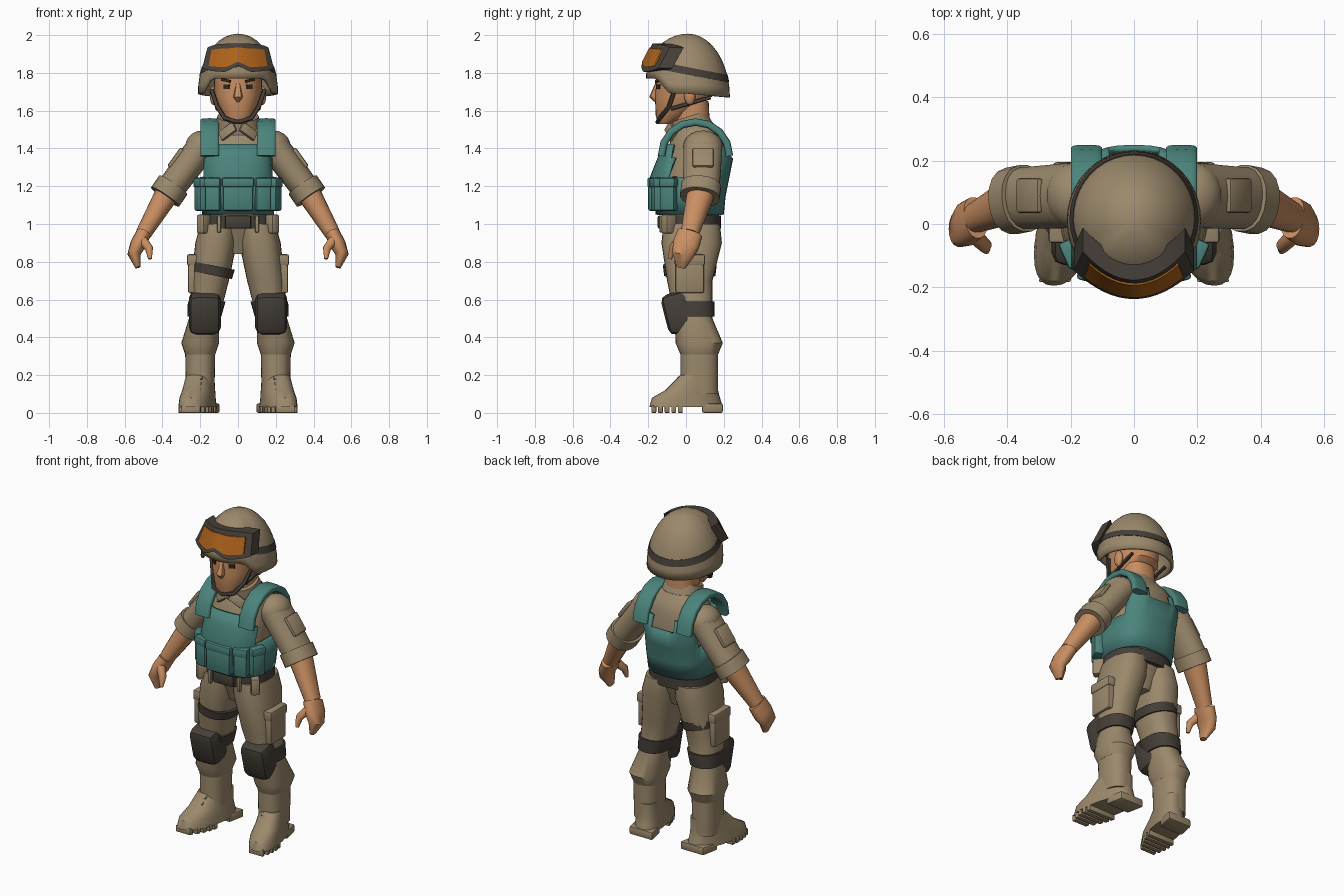
import bpy, bmesh, math
from mathutils import Vector, Euler

default_cube = bpy.data.objects.get("Cube")
if default_cube:
    bpy.data.objects.remove(default_cube)


def material(name, red, green, blue):
    mat = bpy.data.materials.new(name)
    mat.use_nodes = True
    mat.diffuse_color = (red, green, blue, 1)
    mat.node_tree.nodes["Principled BSDF"].inputs["Base Color"].default_value = mat.diffuse_color
    return mat


CLOTH = material("khaki cloth", .33, .25, .15)
VEST = material("teal vest", .07, .23, .2)
SKIN = material("skin", .58, .27, .12)
RUBBER = material("dark rubber", .06, .05, .04)
LENS = material("orange lens", .42, .12, .01)
HAIR = material("dark brown hair", .04, .02, .01)


def finish(name, mat, bm, mirror=False, thickness=0):
    """Turn a bmesh into a smooth-shaded object, mirrored across x if asked."""
    bmesh.ops.recalc_face_normals(bm, faces=bm.faces)
    mesh = bpy.data.meshes.new(name)
    bm.to_mesh(mesh)
    bm.free()
    mesh.materials.append(mat)
    part = bpy.data.objects.new(name, mesh)
    bpy.context.collection.objects.link(part)
    if thickness:
        solidify = part.modifiers.new("Thickness", 'SOLIDIFY')
        solidify.thickness = thickness
        solidify.offset = 0
    if mirror:
        part.modifiers.new("Mirror", 'MIRROR')
    bpy.ops.object.select_all(action='DESELECT')
    part.select_set(True)
    bpy.context.view_layer.objects.active = part
    bpy.ops.object.shade_smooth_by_angle(angle=math.radians(42))
    return part


def skin_rings(name, mat, rings, caps=True, opening=None, **options):
    """Skin closed rings; faces whose centre lies in the opening are removed."""
    bm = bmesh.new()
    loops = [[bm.verts.new(point) for point in ring] for ring in rings]
    for lower, upper in zip(loops, loops[1:]):
        for i in range(len(lower)):
            bm.faces.new((lower[i - 1], lower[i], upper[i], upper[i - 1]))
    if caps:
        bm.faces.new(loops[0])
        bm.faces.new(loops[-1])
    bmesh.ops.remove_doubles(bm, verts=bm.verts, dist=.0001)
    if opening:
        removed = [face for face in bm.faces if opening(face.calc_center_median())]
        bmesh.ops.delete(bm, geom=removed, context='FACES')
    return finish(name, mat, bm, **options)


def oval(centre, across, along, power, count):
    """A ring that grows squarer as the power rises."""
    ring = []
    for i in range(count):
        c, s = math.cos(math.tau * i / count), math.sin(math.tau * i / count)
        ring.append(centre + across * math.copysign(abs(c) ** (2 / power), c)
                    + along * math.copysign(abs(s) ** (2 / power), s))
    return ring


def loft(name, mat, sections, x=lambda z: 0, power=2.4, count=28, **options):
    """Level rings, each given as height, y, half width and half depth."""
    rings = [oval(Vector((x(z), y, z)), Vector((width, 0, 0)), Vector((0, depth, 0)), power, count)
             for z, y, width, depth in sections]
    return skin_rings(name, mat, rings, **options)


def sweep(name, mat, path, depth=1, side=(0, 1, 0), power=2.2, count=18, **options):
    """Rings square to a path of (x, y, z, radius); depth stretches them along side."""
    centres = [Vector(point[:3]) for point in path]
    rings = []
    for i, point in enumerate(path):
        tangent = centres[min(i + 1, len(path) - 1)] - centres[max(i - 1, 0)]
        across = tangent.cross(Vector(side)).normalized()
        along = across.cross(tangent).normalized()
        rings.append(oval(centres[i], across * point[3], along * point[3] * depth, power, count))
    return skin_rings(name, mat, rings, **options)


def limb(name, mat, start, end, start_radius, end_radius, depth):
    return sweep(name, mat, [(*start, start_radius), (*end, end_radius)], depth, mirror=True)


def box(name, mat, centre, size, turn=(0, 0, 0), bevel=.01, **options):
    bm = bmesh.new()
    bmesh.ops.create_cube(bm, size=1)
    bmesh.ops.scale(bm, vec=size, verts=bm.verts)
    if bevel:
        bmesh.ops.bevel(bm, geom=bm.edges[:], offset=bevel, segments=2, affect='EDGES', profile=.5)
    bmesh.ops.rotate(bm, matrix=Euler(turn).to_matrix(), verts=bm.verts)
    bmesh.ops.translate(bm, vec=centre, verts=bm.verts)
    return finish(name, mat, bm, **options)


def blob(name, mat, centre, radii):
    bm = bmesh.new()
    bmesh.ops.create_uvsphere(bm, u_segments=18, v_segments=10, radius=1)
    bmesh.ops.scale(bm, vec=radii, verts=bm.verts)
    bmesh.ops.translate(bm, vec=centre, verts=bm.verts)
    return finish(name, mat, bm, mirror=True)


# Head and face
loft("head", SKIN, [(1.53, -.11, .045, .035), (1.57, -.08, .08, .08),
                    (1.68, -.01, .125, .155), (1.85, 0, .13, .15)], power=2.2)
loft("neck", SKIN, [(1.45, .04, .09, .09), (1.65, .03, .09, .09)])
sweep("nose", SKIN, [(0, -.15, 1.75, .01), (0, -.17, 1.67, .025), (0, -.16, 1.65, .01)], count=8)
blob("ear", SKIN, (.13, .02, 1.68), (.02, .03, .05))
box("eyebrow", HAIR, (.064, -.147, 1.76), (.055, .009, .014), (0, -.2, .5), bevel=0, mirror=True)
box("eye", HAIR, (.06, -.147, 1.727), (.034, .009, .022), (0, 0, .5), bevel=0, mirror=True)


# Helmet shell with a rim that rises over the face
def rim_height(angle):
    front = -math.sin(angle)
    rise = min(1, max(0, front * 2.5 - 1))
    return 1.69 + .08 * math.sin(rise * math.pi / 2) ** 2 - .02 * max(0, -front)


def on_helmet(angle, z, scale=1):
    rim = rim_height(angle)
    radius = scale * math.sqrt(max(0, 1 - ((z - rim) / (2 - rim)) ** 2))
    return (.205 * math.cos(angle) * radius, .01 + .215 * math.sin(angle) * radius, z)


def helmet_ring(level):
    rise = math.sin(level * math.pi / 2)
    return [on_helmet(a, rim_height(a) * (1 - rise) + 2 * rise) for a in around]


def strap_ring(offset, scale):
    return [on_helmet(a, 1.81 - .04 * math.sin(a) + offset, scale) for a in around]


around = [math.tau * i / 40 for i in range(40)]
skin_rings("helmet", CLOTH, [helmet_ring(i / 10) for i in range(11)], caps=False, thickness=.015)
strap_edges = ((-.02, .97), (-.02, 1.05), (.02, 1.05), (.02, .97))
skin_rings("goggle_strap", RUBBER, [strap_ring(*edge) for edge in strap_edges], caps=False)


# Goggles: a curved frame with a nose notch, and a lens
def goggle_point(x, v, inset):
    edge = abs(x) / .19
    notch = .035 * max(0, 1 - 3 * edge)
    corner = .02 * edge ** 4
    z = 1.805 + .15 * v + (1 - v) * (notch + corner) - v * corner
    return (x * (1 - .15 * v), .06 * v - .237 + .09 * edge ** 2 + inset, z)


def goggles(name, mat, half_width, low, high, front, back):
    corners = ((low, front), (high, front), (high, back), (low, back))
    skin_rings(name, mat, [[goggle_point(half_width * i / 8, v, inset) for v, inset in corners]
                           for i in range(-8, 9)])


goggles("goggle_frame", RUBBER, half_width=.19, low=0, high=1, front=0, back=.075)
goggles("goggle_lens", LENS, half_width=.16, low=.17, high=.83, front=-.006, back=.02)

# Chin straps
sweep("chin_strap", RUBBER, [(.14, -.06, 1.71, .012), (.11, -.09, 1.62, .012),
                             (.07, -.14, 1.56, .012), (0, -.15, 1.54, .012)], count=8, mirror=True)
sweep("rear_chin_strap", RUBBER, [(.12, .13, 1.67, .01), (.11, -.08, 1.61, .01)],
      side=(1, 0, 0), count=8, mirror=True)

# Shirt and collar
loft("shirt", CLOTH, [(1, .03, .18, .14), (1.25, .03, .17, .17), (1.45, .06, .18, .14),
                      (1.5, .06, .16, .11), (1.54, .06, .1, .08)])
sweep("collar", CLOTH, [(0, .05, 1.46, .13), (0, .015, 1.57, .11)], depth=.9)
box("collar_flap", CLOTH, (.055, -.08, 1.49), (.1, .02, .055), (-.3, .6, .4), mirror=True, bevel=.005)


# Vest shell with arm openings and a low back neckline
def vest_opening(centre):
    armhole = centre.z > 1.26 and -.08 < centre.y < .15
    neckline = centre.z > 1.36 and centre.y > 0 and abs(centre.x) < .08
    return armhole or neckline


loft("vest", VEST, [(1.05, .02, .18, .17), (1.15, .02, .19, .18), (1.25, .02, .19, .2),
                    (1.35, .05, .19, .19), (1.42, .05, .18, .17)],
     power=2.7, count=40, caps=False, thickness=.02, opening=vest_opening)
arc = [math.pi * i / 8 for i in range(9)]
sweep("vest_shoulder_strap", VEST,
      [(.15, .05 - .18 * math.cos(a), 1.36 + .18 * math.sin(a), .02) for a in arc],
      depth=2.5, side=(1, 0, 0), power=4, mirror=True)

# Vest pouches with flaps
for name, x, y, width, yaw in (("centre", 0, -.17, .16, 0), ("front", .13, -.15, .08, .25),
                               ("side", .19, -.09, .08, 1.15)):
    box(name + "_pouch", VEST, (x, y, 1.15), (width, .06, .16), (0, 0, yaw), mirror=x > 0)
    box(name + "_pouch_flap", VEST, (x, y, 1.22), (width + .01, .07, .05), (0, 0, yaw), mirror=x > 0)

# Arms, built between joints
shoulder, elbow, wrist = Vector((.19, .09, 1.41)), Vector((.37, .08, 1.17)), Vector((.5, .02, .95))
blob("shoulder", CLOTH, shoulder, (.09, .105, .085))
limb("sleeve", CLOTH, shoulder, elbow, .08, .075, depth=1.3)
limb("sleeve_cuff", CLOTH, elbow.lerp(shoulder, .15), elbow.lerp(wrist, .12), .09, .09, depth=1.18)
box("sleeve_pocket", CLOTH, (.33, .09, 1.35), (.025, .11, .12), (0, -.62, 0), mirror=True)
limb("forearm", SKIN, elbow, wrist, .065, .042, depth=1.15)
sweep("hand", SKIN, [(*wrist, .04), (.53, 0, .89, .042), (.55, -.015, .84, .035),
                     (.53, -.025, .77, .014)], depth=1.7, mirror=True)
sweep("thumb", SKIN, [(.51, -.03, .92, .027), (.47, -.07, .87, .022), (.466, -.085, .815, .01)],
      count=10, mirror=True)

# Belt
loft("belt", RUBBER, [(.975, .025, .2, .16), (1.045, .025, .195, .16)])
box("belt_buckle", RUBBER, (0, -.135, 1.01), (.14, .03, .07))
box("belt_loop", CLOTH, (.1, -.13, 1), (.02, .02, .09), mirror=True, bevel=.005)
box("belt_pouch", CLOTH, (.18, -.09, 1), (.05, .07, .1), (0, 0, .7), mirror=True)


# Trousers, spreading towards the feet
def leg_x(z):
    return min(.2, .1 + .16 * (1 - z))


loft("pelvis", CLOTH, [(.84, .03, .05, .08), (1, .03, .18, .14)])
loft("trouser_leg", CLOTH, [(1, .03, .1, .15), (.9, .03, .11, .16), (.7, .02, .1, .12), (.5, .04, .08, .1),
                            (.37, .07, .1, .125), (.31, .07, .08, .1)], x=leg_x, mirror=True)
box("thigh_pouch", CLOTH, (.23, .02, .73), (.07, .15, .19), mirror=True)
box("thigh_pouch_flap", CLOTH, (.23, .02, .81), (.08, .16, .06), mirror=True)
sweep("thigh_strap", RUBBER, [(-.14, .02, .73, .11), (-.13, .02, .78, .115)], depth=1.25)

# Knee protection
loft("knee_band", RUBBER, [(.51, .04, .09, .11), (.59, .03, .1, .12)], x=leg_x, mirror=True)
box("knee_pad", RUBBER, (leg_x(.53), -.04, .53), (.17, .15, .22), (.25, 0, 0), bevel=.04, mirror=True)

# Boots, toes turned slightly outward
loft("boot_shaft", CLOTH, [(.1, .07, .075, .1), (.33, .07, .08, .1)], x=leg_x, mirror=True)
boot = [loft("boot_foot", CLOTH, [(.03, 0, .09, .195), (.08, 0, .085, .18), (.12, .03, .08, .14),
                                  (.2, .07, .07, .1)], x=leg_x, mirror=True),
        box("boot_heel", CLOTH, (.2, .14, .025), (.16, .11, .05), mirror=True)]
for i in range(5):
    boot.append(box("sole_tread", CLOTH, (.2, -.03 - .035 * i, .02), (.18 - .005 * i * i, .025, .04),
                    mirror=True, bevel=.004))
for i in range(3):
    boot.append(box("lace", CLOTH, (.2, .025 * i - .09, .12 + .03 * i), (.07, .02, .012),
                    (.8, .15, 0), mirror=True, bevel=.004))
for part in boot:
    for vertex in part.data.vertices:
        vertex.co.x -= .2 * (vertex.co.y - .07)
